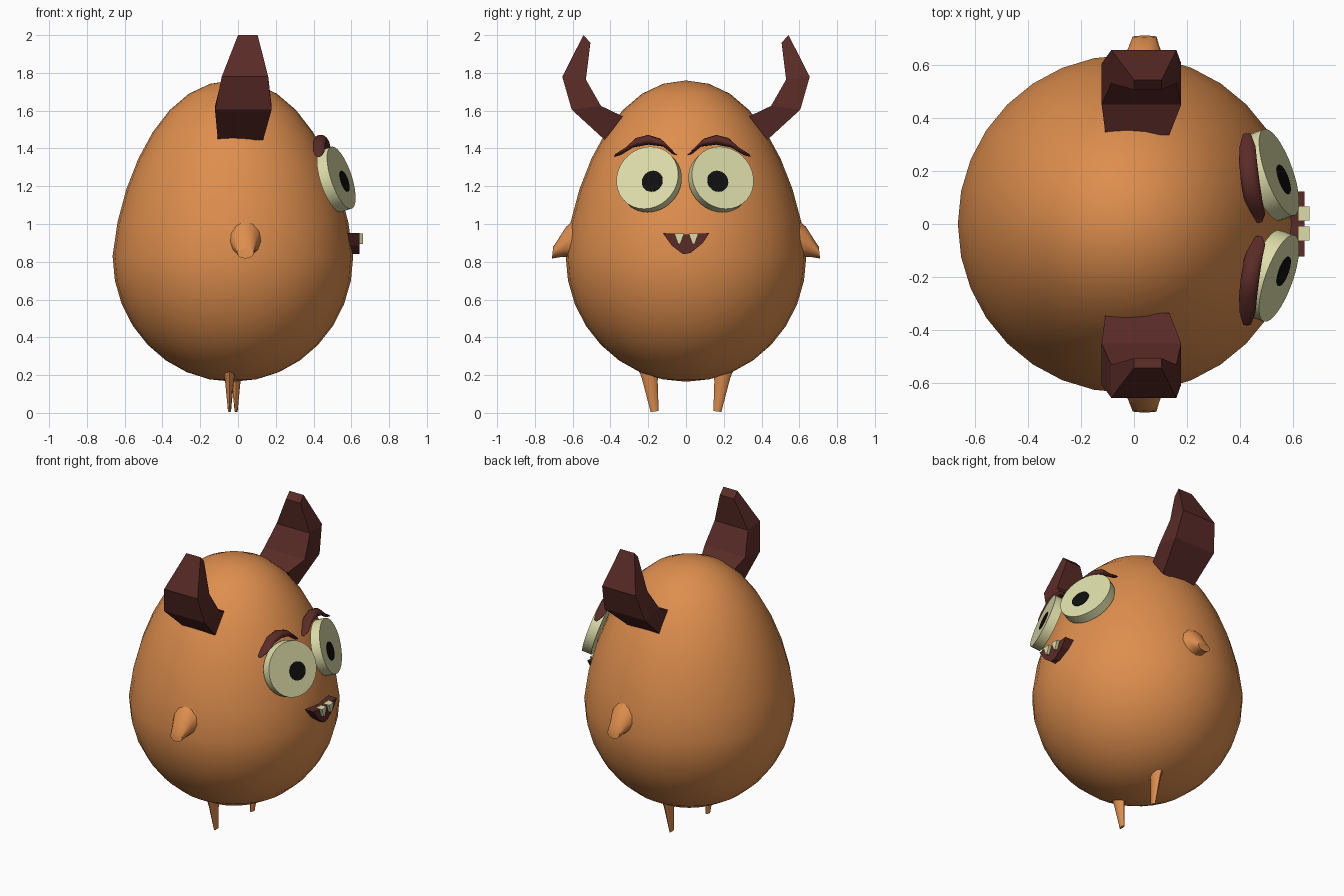
import bpy, bmesh
from math import sin, cos, pi, sqrt, radians
from mathutils import Vector, Matrix

if "Cube" in bpy.data.objects:
    bpy.data.objects.remove(bpy.data.objects["Cube"])


def material(name, rgb):
    m = bpy.data.materials.new(name)
    m.diffuse_color = (*rgb, 1)
    m.use_nodes = True
    m.node_tree.nodes["Principled BSDF"].inputs["Base Color"].default_value = m.diffuse_color
    return m


ORANGE = material("orange", (0.73, 0.27, 0.075))
MAROON = material("maroon", (0.10, 0.024, 0.02))
CREAM = material("cream", (0.72, 0.72, 0.40))
BLACK = material("black", (0.005, 0.005, 0.005))


def finish(bm, name, mat, smooth=None):
    bmesh.ops.recalc_face_normals(bm, faces=bm.faces[:])
    me = bpy.data.meshes.new(name)
    bm.to_mesh(me)
    bm.free()
    me.materials.append(mat)
    if smooth:
        me.polygons.foreach_set("use_smooth", [True] * len(me.polygons))
        me.set_sharp_from_angle(angle=radians(smooth))
    ob = bpy.data.objects.new(name, me)
    bpy.context.collection.objects.link(ob)
    return ob


def loft(name, sections, side, mat, n=12, smooth=None, shift=0):
    """Each section: two opposite (y, z) points, x centre, x half width."""
    bm = bmesh.new()
    k, a0 = (sqrt(2), pi / 4) if n == 4 else (1, 0)
    rings = []
    for y0, z0, y1, z1, xc, hx in sections:
        p, q = Vector((xc, y0, z0)), Vector((xc, y1, z1))
        mid, d = (p + q) / 2, (q - p) / 2
        ring = []
        for i in range(n):
            a = a0 + 2 * pi * i / n
            v = mid + d * k * cos(a) + Vector((hx * k * sin(a), 0, 0))
            ring.append(bm.verts.new((v.x, v.y * side + shift, v.z)))
        rings.append(ring)
    for r, s in zip(rings, rings[1:]):
        for i in range(n):
            j = (i + 1) % n
            bm.faces.new((r[i], r[j], s[j], s[i]))
    bm.faces.new(rings[0])
    bm.faces.new(rings[-1])
    return finish(bm, name, mat, smooth)


def prism(name, pts, x0, x1, mat):
    bm = bmesh.new()
    f = bm.faces.new([bm.verts.new((x0, y, z)) for y, z in pts])
    ext = bmesh.ops.extrude_face_region(bm, geom=[f])["geom"]
    bmesh.ops.translate(bm, vec=(x1 - x0, 0, 0),
                        verts=[g for g in ext if isinstance(g, bmesh.types.BMVert)])
    return finish(bm, name, mat)


def disc(name, front, normal, radius, depth, mat):
    n = Vector(normal).normalized()
    bm = bmesh.new()
    mtx = Matrix.Translation(Vector(front) - n * depth / 2) @ n.to_track_quat('Z', 'Y').to_matrix().to_4x4()
    bmesh.ops.create_cone(bm, cap_ends=True, segments=32, radius1=radius,
                          radius2=radius, depth=depth, matrix=mtx)
    return finish(bm, name, mat, 30)


# Egg-shaped body
bm = bmesh.new()
bmesh.ops.create_uvsphere(bm, u_segments=32, v_segments=16, radius=1)
for v in bm.verts:
    z = v.co.z
    r = 0.637
    if z > 0:
        r *= 1 - 0.12 * z * sqrt(max(0, 1 - z * z))
    v.co = (v.co.x * r - 0.027, v.co.y * r, 0.83 + z * (0.93 if z > 0 else 0.665))
finish(bm, "body", ORANGE, 60)

HORN = [(.43, 1.445, .335, 1.57, .013, .12), (.605, 1.605, .45, 1.625, .028, .15),
        (.655, 1.78, .53, 1.765, .037, .123), (.543, 2.0, .506, 1.96, .052, .052)]
ARM = [(.54, .79, .57, 1.04, .03, .11), (.625, .825, .635, .985, .037, .075),
       (.665, .825, .67, .93, .038, .058), (.71, .817, .703, .88, .04, .045)]
LEG = [(.14, .26, .27, .28, 0, .04), (.15, .17, .233, .18, 0, .024),
       (.145, .01, .187, .005, 0, .008)]
BROW = [(.025, 1.365, .04, 1.375, .47, .015), (.05, 1.37, .065, 1.405, .465, .03),
        (.10, 1.41, .115, 1.452, .45, .034), (.18, 1.42, .18, 1.472, .438, .035),
        (.26, 1.405, .245, 1.455, .43, .034), (.325, 1.365, .30, 1.405, .428, .03),
        (.362, 1.355, .355, 1.37, .426, .015)]

for side, tag in ((-1, "left"), (1, "right")):
    # Horns, arms and legs
    loft(tag + "_horn", HORN, side, MAROON, n=4)
    loft(tag + "_arm", ARM, side, ORANGE, smooth=50)
    leg_x = -.045 if side < 0 else -.01
    loft(tag + "_leg", [(*s[:4], leg_x, s[5]) for s in LEG], side, ORANGE, n=8, smooth=50)
    # Eyes tilted up and outward, with pupils and brows
    normal = (.90, .32 * side, .30)
    eye = Vector((.547, .2 * side - .005, 1.245))
    disc(tag + "_eye", eye, normal, .173, .06, CREAM)
    disc(tag + "_pupil", eye + Vector((.019, -.026 * side, -.018)), normal, .058, .012, BLACK)
    loft(tag + "_brow", BROW, side, MAROON, smooth=50, shift=-.02)
    # Teeth
    c = .038 * side + .002
    prism(tag + "_tooth", [(c - .026, .95), (c + .026, .95), (c + .006, .895), (c - .006, .895)],
          .62, .662, CREAM)

# Mouth
prism("mouth", [(-.123, .952), (0, .945), (.123, .952), (.09, .90), (.025, .847),
                (-.015, .84), (-.075, .885)], .575, .643, MAROON)
